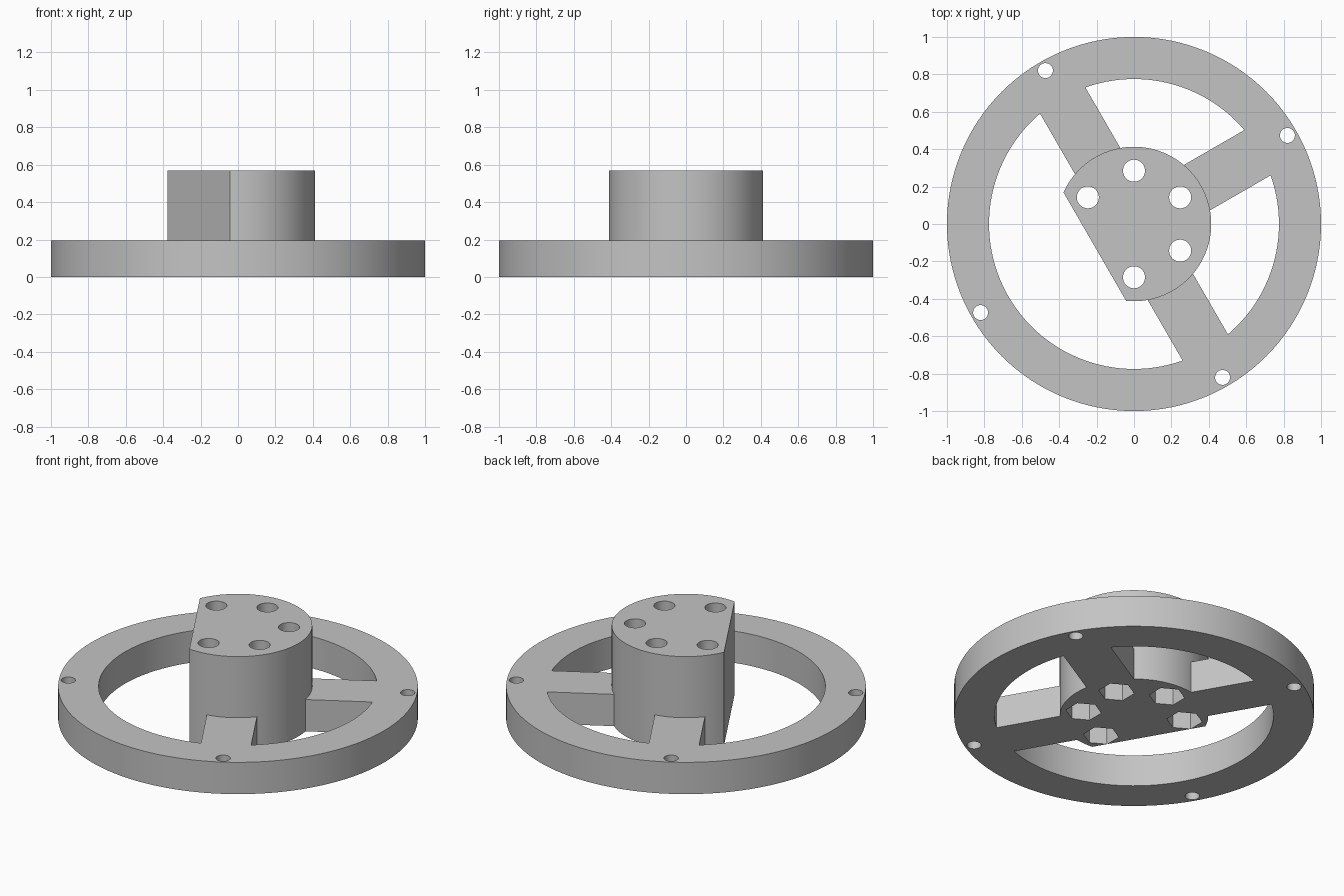
import bpy, bmesh, math
from mathutils import Matrix, Vector

cube = bpy.data.objects.get("Cube")
if cube:
    bpy.data.objects.remove(cube)

PLATE, TOP = 0.195, 0.57          # plate and hub heights
RIM_OUT, RIM_IN, HUB_R = 1.0, 0.775, 0.413
FLAT = 0.242                      # distance of hub flat from the axis

grey = bpy.data.materials.new("plain grey")
grey.use_nodes = True
colour = (0.55, 0.55, 0.55, 1)
grey.diffuse_color = colour
grey.node_tree.nodes["Principled BSDF"].inputs["Base Color"].default_value = colour


def make(name, bm):
    mesh = bpy.data.meshes.new(name)
    bm.to_mesh(mesh)
    bm.free()
    mesh.materials.append(grey)
    obj = bpy.data.objects.new(name, mesh)
    bpy.context.collection.objects.link(obj)
    return obj


def prism(name, radius, z0, z1, sides, spots=((0, 0),), turn=0):
    """Upright prisms, one at each spot."""
    bm = bmesh.new()
    for x, y in spots:
        place = Matrix.Translation((x, y, (z0 + z1) / 2)) @ Matrix.Rotation(turn, 4, "Z")
        bmesh.ops.create_cone(bm, cap_ends=True, segments=sides, radius1=radius,
                              radius2=radius, depth=z1 - z0, matrix=place)
    return make(name, bm)


def combine(target, other, operation):
    """Apply a boolean and discard the helper."""
    other.hide_render = True
    mod = target.modifiers.new(operation, "BOOLEAN")
    mod.operation, mod.solver, mod.object = operation, "EXACT", other
    bpy.context.view_layer.objects.active = target
    bpy.ops.object.modifier_apply(modifier=mod.name)
    bpy.data.objects.remove(other)


def polar(radius, degrees):
    return [(radius * math.cos(math.radians(a)), radius * math.sin(math.radians(a)))
            for a in degrees]


# Rim
wheel = prism("spoked_wheel_with_hub", RIM_OUT, 0, PLATE, 128)
combine(wheel, prism("rim_opening", RIM_IN, -0.1, PLATE + 0.1, 128), "DIFFERENCE")

# Three spokes, reaching from the axis into the rim
for angle in (30, 120, 300):
    bm = bmesh.new()
    place = (Matrix.Rotation(math.radians(angle), 4, "Z")
             @ Matrix.Translation((0.44, 0, PLATE / 2))
             @ Matrix.Diagonal((0.88, 0.28, PLATE, 1)))
    bmesh.ops.create_cube(bm, size=1, matrix=place)
    combine(wheel, make("spoke", bm), "UNION")

# Hub with one flat side
bm = bmesh.new()
bmesh.ops.create_cone(bm, cap_ends=True, segments=96, radius1=HUB_R, radius2=HUB_R,
                      depth=TOP, matrix=Matrix.Translation((0, 0, TOP / 2)))
normal = Vector((*polar(1, [210])[0], 0))
cut = bmesh.ops.bisect_plane(bm, geom=bm.verts[:] + bm.edges[:] + bm.faces[:],
                             plane_co=normal * FLAT, plane_no=normal, clear_outer=True)
rim_edges = [e for e in cut["geom_cut"] if isinstance(e, bmesh.types.BMEdge)]
bmesh.ops.holes_fill(bm, edges=rim_edges)
bmesh.ops.recalc_face_normals(bm, faces=bm.faces[:])
combine(wheel, make("hub", bm), "UNION")

# Bolt holes, hexagonal nut pockets underneath, and rim holes
bolts = polar(0.285, (-90, -30, 30, 90, 150))
combine(wheel, prism("bolt_holes", 0.059, -0.1, TOP + 0.1, 32, bolts), "DIFFERENCE")
combine(wheel, prism("nut_pockets", 0.1, -0.1, 0.19, 6, bolts, math.radians(0)), "DIFFERENCE")
combine(wheel, prism("rim_holes", 0.04, -0.1, PLATE + 0.1, 32,
                     polar(0.947, (30, 120, 210, 300))), "DIFFERENCE")

# Smooth curved walls, sharp corners
bpy.ops.object.select_all(action="DESELECT")
wheel.select_set(True)
bpy.context.view_layer.objects.active = wheel
bpy.ops.object.shade_smooth_by_angle(angle=math.radians(30))
